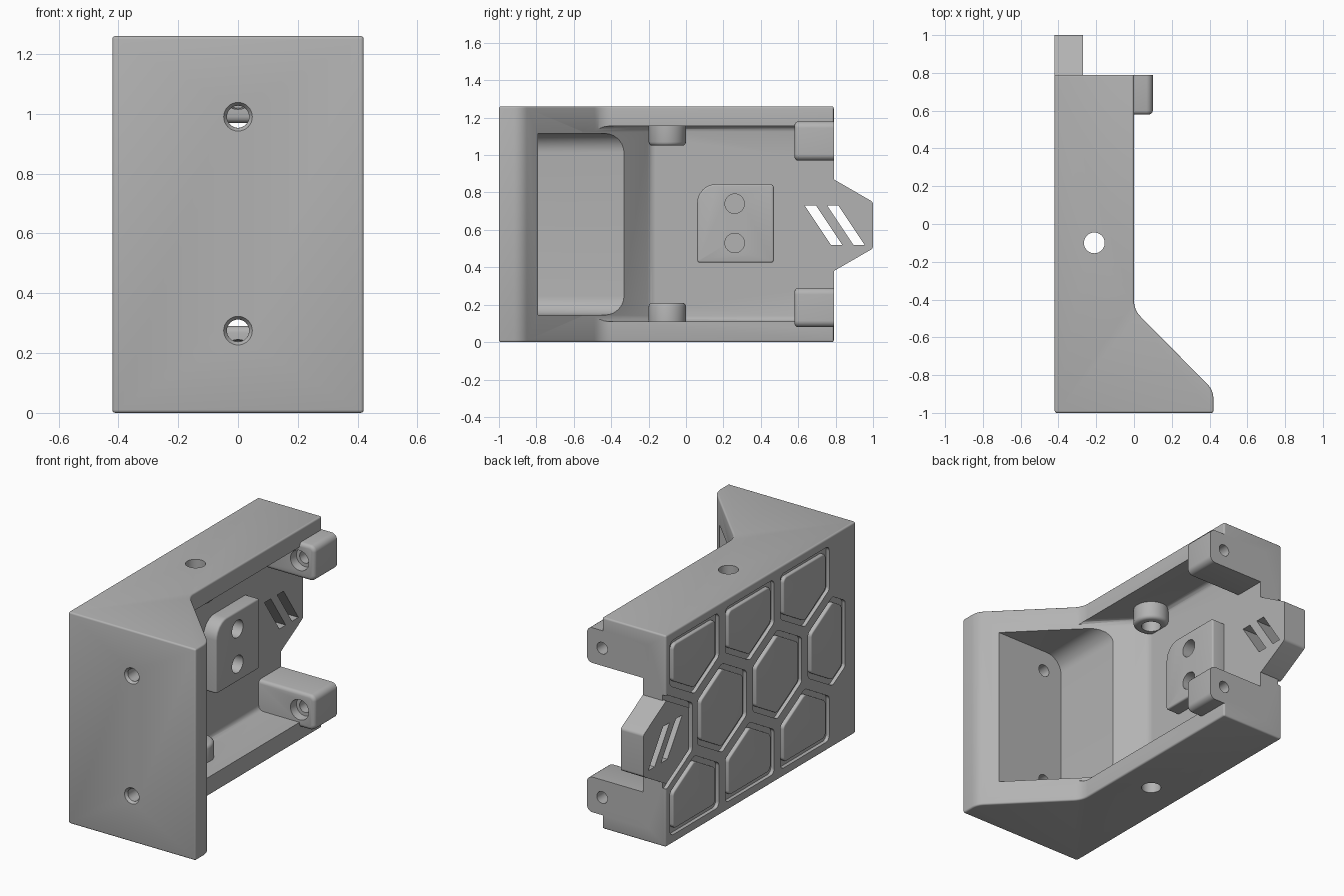
import bpy, bmesh, math
from mathutils import Vector

cube = bpy.data.objects.get("Cube")
if cube:
    bpy.data.objects.remove(cube, do_unlink=True)

grey = bpy.data.materials.new("plain_grey")
grey.use_nodes = True
COLOUR = (0.45, 0.45, 0.45, 1)
grey.diffuse_color = COLOUR
grey.node_tree.nodes["Principled BSDF"].inputs["Base Color"].default_value = COLOUR

H = 1.26           # height
MID = H / 2
FLOOR = -0.27      # inner face of the side plate
SIDE = -0.42       # outer face of the side plate
BACK = 0.79


def fillet(pts, radii, n=6):
    """Round the corners of a 2D outline."""
    pts = [Vector(p) for p in pts]
    if not isinstance(radii, (list, tuple)):
        radii = [radii] * len(pts)
    out = []
    for i, (p, r) in enumerate(zip(pts, radii)):
        if r == 0:
            out.append(p)
            continue
        a = (pts[i - 1] - p).normalized()
        b = (pts[(i + 1) % len(pts)] - p).normalized()
        half = a.angle(b) / 2
        c = p + (a + b).normalized() * r / math.sin(half)
        d = r / math.tan(half)
        v0, v1 = p + a * d - c, p + b * d - c
        out += [c + v0.lerp(v1, k / n).normalized() * r for k in range(n + 1)]
    return out


def rect(a0, a1, b0, b1):
    return [(a0, b0), (a1, b0), (a1, b1), (a0, b1)]


def circle(a, b, r, n=32):
    return [(a + r * math.cos(math.tau * k / n), b + r * math.sin(math.tau * k / n)) for k in range(n)]


def prism(name, pts, axis, lo, hi, soft=0, caps="both", end_scale=1):
    """Extrude an outline along an axis, with optional softened cap edges."""
    place = {"x": lambda a, b, h: (h, a, b),
             "y": lambda a, b, h: (a, h, b),
             "z": lambda a, b, h: (a, b, h)}[axis]
    mid = sum((Vector(p) for p in pts), Vector((0, 0))) / len(pts)
    bm = bmesh.new()
    rings = []
    for h, s in ((lo, 1), (hi, end_scale)):
        flat = [mid + (Vector(p) - mid) * s for p in pts]
        rings.append([bm.verts.new(place(p[0], p[1], h)) for p in flat])
    low, high = bm.faces.new(rings[0]), bm.faces.new(rings[1])
    for i in range(len(pts)):
        bm.faces.new((rings[0][i - 1], rings[0][i], rings[1][i], rings[1][i - 1]))
    bmesh.ops.recalc_face_normals(bm, faces=bm.faces)
    if soft:
        edges = []
        if caps in ("both", "lo"):
            edges += low.edges
        if caps in ("both", "hi"):
            edges += high.edges
        bmesh.ops.bevel(bm, geom=edges, offset=soft, segments=3, profile=0.5, affect='EDGES')
    mesh = bpy.data.meshes.new(name)
    bm.to_mesh(mesh)
    bm.free()
    ob = bpy.data.objects.new(name, mesh)
    bpy.context.collection.objects.link(ob)
    mesh.materials.append(grey)
    return ob


def combine(tool, mode):
    """Apply a boolean to the bracket and drop the tool."""
    mod = body.modifiers.new(tool.name, 'BOOLEAN')
    mod.operation, mod.solver, mod.object = mode, 'EXACT', tool
    bpy.ops.object.modifier_apply(modifier=mod.name)
    bpy.data.objects.remove(tool, do_unlink=True)


def add(*args, **kw):
    combine(prism(*args, **kw), 'UNION')


def cut(*args, **kw):
    combine(prism(*args, **kw), 'DIFFERENCE')


def hexagon(y, z, apothem):
    r = apothem / math.cos(math.pi / 6)
    return [Vector((y + r * math.sin(k * math.pi / 3), z + r * math.cos(k * math.pi / 3))) for k in range(6)]


def clip(pts, i, limit, sign):
    """Keep the part of an outline where sign * coordinate <= sign * limit."""
    out = []
    for k, q in enumerate(pts):
        p = pts[k - 1]
        dp, dq = sign * (p[i] - limit), sign * (q[i] - limit)
        if dp * dq < 0:
            out.append(p.lerp(q, dp / (dp - dq)))
        if dq <= 0:
            out.append(q)
    return out


def cell(y, z, apothem, margin):
    pts = hexagon(y, z, apothem)
    for i, limit, sign in ((1, H - margin, 1), (1, margin, -1), (0, margin - 0.95, -1)):
        pts = clip(pts, i, limit, sign)
    return fillet(pts, 0.03, 4)


# Body: side plate with a wedge-shaped front
outline = [(SIDE, -1), (0.42, -1), (0.42, -0.88), (0, -0.455), (0, BACK), (SIDE, BACK)]
body = prism("bracket", fillet(outline, [0.012, 0.01, 0.1, 0.12, 0.01, 0.01]), "z", 0, H, soft=0.01)
bpy.context.view_layer.objects.active = body
body.select_set(True)

# Honeycomb grooves on the outer side
cells = [(0.52 * i, MID + k * 0.45) for k in (-1, 1) for i in (-1, 0, 1)]
cells += [(0.26 + 0.52 * i, MID) for i in (-2, -1, 0)]
for y, z in cells:
    cut("groove", cell(y, z, 0.23, 0.05), "x", SIDE - 0.1, SIDE + 0.022)
    add("cell_plate", cell(y, z, 0.2, 0.08), "x", SIDE, SIDE + 0.05, soft=0.008, caps="lo")

# Six-sided rear tab, itself one honeycomb cell
cut("tab_groove", fillet(hexagon(0.785, MID - 0.005, 0.245), 0.03), "x", SIDE - 0.1, SIDE + 0.022)
add("rear_tab", fillet(hexagon(0.785, MID - 0.005, 0.215), 0.02), "x", SIDE, FLOOR + 0.03)

# Main cavity with sloped front, and the pocket behind the front plate
cavity = [(FLOOR, 1.1), (FLOOR, -0.187), (0.1, -0.557), (0.1, 1.1)]
cut("cavity", fillet(cavity, [0, 0.06, 0, 0]), "z", 0.11, H - 0.105, soft=0.03)
cut("pocket", fillet(rect(-0.125, 0.7, 0.145, H - 0.145), [0.1, 0, 0, 0.1]), "y", -0.79, -0.2)

# Raised pad with two blind holes
add("pad", fillet(rect(0.06, 0.47, 0.425, 0.845), [0.015, 0.015, 0.02, 0.1]),
    "x", FLOOR - 0.04, -0.185, soft=0.01, caps="hi")
for z in (0.53, 0.74):
    cut("pad_hole", circle(0.26, z, 0.052), "x", -0.36, 0)

# Features repeated at the bottom and the top
for flip in (False, True):
    def span(a, b):
        return (H - b, H - a) if flip else (a, b)

    # Rear screw post with countersunk hole
    post = rect(FLOOR - 0.04, 0.1, *span(0.08, 0.29))
    add("rear_post", fillet(post, [0, 0.035, 0.035, 0]), "y", 0.58, BACK, soft=0.02, caps="lo")
    hole_z = span(0.185, 0.185)[0]
    cut("post_hole", circle(0, hole_z, 0.035), "y", 0.5, 0.9)
    cut("post_countersink", circle(0, hole_z, 0.062), "y", 0.56, 0.63, end_scale=0.9)

    # Boss with a hole through the wall
    lo, hi = span(0.05, 0.21)
    add("wall_boss", circle(-0.21, -0.1, 0.1), "z", lo, hi, soft=0.02, caps="lo" if flip else "hi")
    lo, hi = span(-0.1, 0.3)
    cut("wall_hole", circle(-0.21, -0.1, 0.055), "z", lo, hi)

    # Front screw hole with a chamfered mouth
    hole_z = H - 0.27 if flip else 0.275
    cut("front_hole", circle(0, hole_z, 0.037), "y", -1.1, -0.7)
    cut("front_chamfer", circle(0, hole_z, 0.055), "y", -1.01, -0.985, end_scale=0.68)

# Two plain slanted vent slots through the tab
for y in (0.705, 0.825):
    slot = [(y - 0.07, 0.73), (y - 0.01, 0.73), (y + 0.13, 0.52), (y + 0.07, 0.52)]
    cut("vent_slot", slot, "x", -0.6, -0.1)

bpy.ops.object.shade_smooth_by_angle(angle=math.radians(35))
